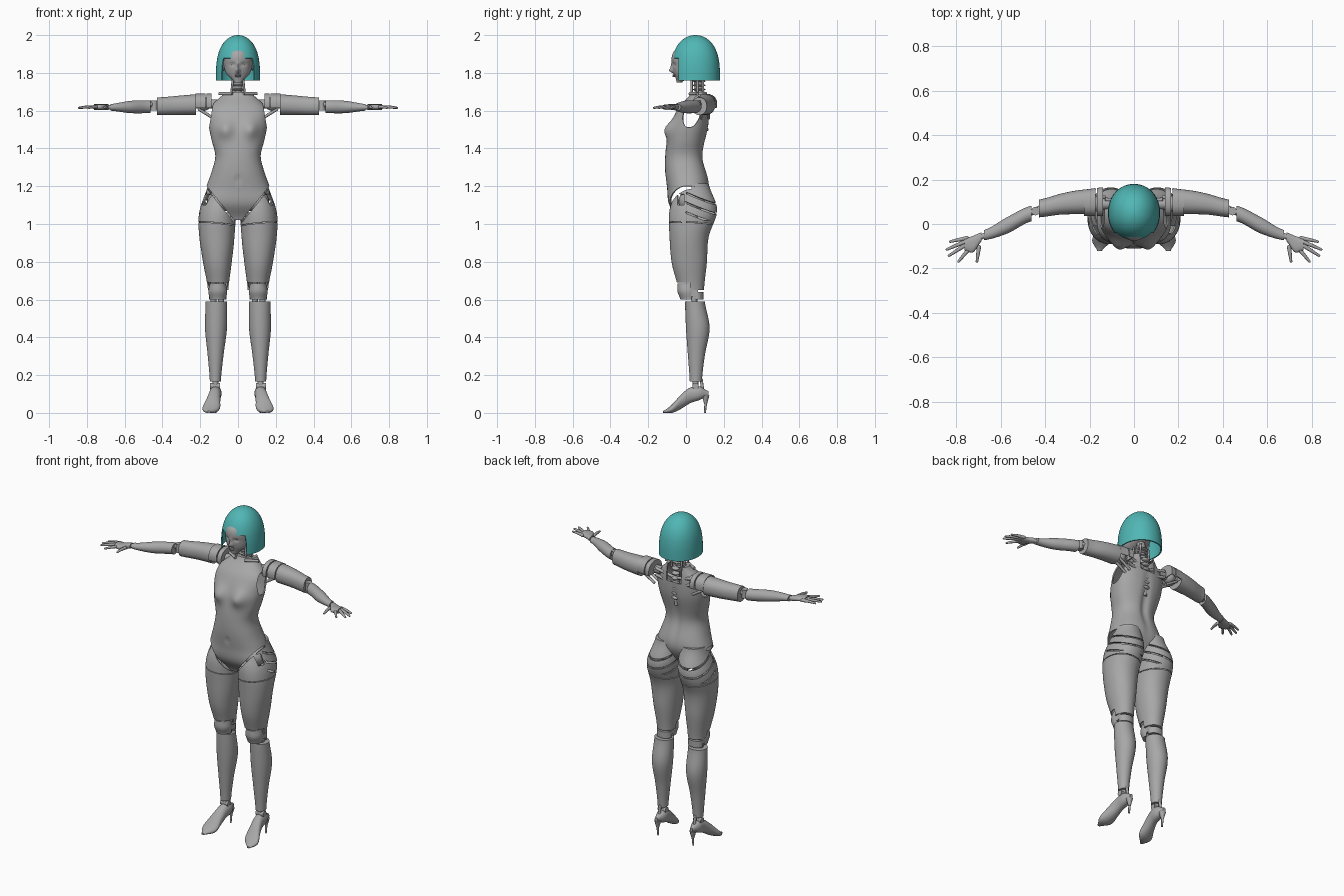
import bpy, bmesh, math
from mathutils import Vector, Matrix

if "Cube" in bpy.data.objects:
    bpy.data.objects.remove(bpy.data.objects["Cube"], do_unlink=True)


def material(name, rgb):
    mat = bpy.data.materials.new(name)
    mat.use_nodes = True
    mat.diffuse_color = (*rgb, 1)
    mat.node_tree.nodes["Principled BSDF"].inputs["Base Color"].default_value = (*rgb, 1)
    return mat


GREY = material("matte grey", (.39, .39, .39))
TEAL = material("teal hair", (.08, .47, .46))
made = []


def finish(name, bm, mat, mirror, shell=False):
    mesh = bpy.data.meshes.new(name)
    bm.to_mesh(mesh)
    bm.free()
    mesh.materials.append(mat)
    ob = bpy.data.objects.new(name, mesh)
    bpy.context.collection.objects.link(ob)
    if shell:
        mod = ob.modifiers.new("shell", 'SOLIDIFY')
        mod.thickness, mod.offset = .007, -1
    if mirror:
        ob.modifiers.new("other side", 'MIRROR').use_mirror_merge = False
    made.append(ob)


def sample(profile, u):
    """Value at u of a constant, a rule, or evenly spaced values joined smoothly."""
    if callable(profile):
        return profile(u)
    if not isinstance(profile, list):
        return profile
    last = len(profile) - 1
    i = min(int(u * last), last - 1)
    t = u * last - i
    p, q, r, s = (profile[max(0, min(last, i + k))] for k in (-1, 0, 1, 2))
    return q + t / 2 * (r - p + t * (2*p - 5*q + 4*r - s + t * (3*(q - r) + s - p)))


def rounded(value, squareness):
    return math.copysign(abs(value) ** (2 / squareness), value)


def loft(name, axis, span, mid, half, low, high, mat=GREY, sides=48, steps=24,
         squareness=2, bumps=(), cuts=(), shell=False, mirror=True):
    """Oval skin along an axis: mid and half give one width, low and high the other."""
    bm = bmesh.new()
    rings = []
    for step in range(steps + 1):
        u = (1 - math.cos(math.pi * step / steps)) / 2
        pos = span[0] + (span[1] - span[0]) * u
        m, h, lo, hi = (sample(profile, u) for profile in (mid, half, low, high))
        ring = []
        for k in range(sides):
            angle = math.tau * k / sides
            s = math.sin(angle)
            a = m + h * rounded(math.cos(angle), squareness)
            b = (lo + hi) / 2 + (hi - lo) / 2 * rounded(s, squareness)
            for side, bx, bz, sx, sz, depth in bumps:
                if side * s > 0:
                    fade = math.exp(-((abs(a) - bx) / sx) ** 2 - ((pos - bz) / sz) ** 2)
                    b += depth * abs(s) ** .5 * fade
            ring.append(bm.verts.new({'x': (pos, a, b), 'y': (a, pos, b), 'z': (a, b, pos)}[axis]))
        rings.append(ring)
    for ring, following in zip(rings, rings[1:]):
        for k in range(sides):
            n = (k + 1) % sides
            bm.faces.new((ring[k], ring[n], following[n], following[k]))
    bm.faces.new(rings[0])
    bm.faces.new(rings[-1])
    bmesh.ops.recalc_face_normals(bm, faces=bm.faces[:])
    for planes, rule in cuts:
        for point, normal in planes:
            bmesh.ops.bisect_plane(bm, geom=bm.verts[:] + bm.edges[:] + bm.faces[:],
                                   dist=1e-5, plane_co=point, plane_no=normal)
        gone = [face for face in bm.faces if rule(face.calc_center_median())]
        bmesh.ops.delete(bm, geom=gone, context='FACES')
    finish(name, bm, mat, mirror, shell)


def at(axis, value):
    normal = Vector([float(axis == letter) for letter in "xyz"])
    return normal * value, normal


def slit(point, normal, width, where=lambda c: True):
    point, normal = Vector(point), Vector(normal).normalized()
    edge = normal * width / 2
    return ([(point - edge, normal), (point + edge, normal)],
            lambda c: abs((c - point).dot(normal)) < width / 2 and where(c))


def both_sides(point, normal):
    flip = Vector((-1, 1, 1))
    return [(point, normal), (point * flip, normal * flip)]


def beyond(c, point, normal):
    return (Vector((abs(c.x), c.y, c.z)) - point).dot(normal)


def group(name, rods=(), balls=(), mirror=True):
    """Joint hardware: rods are (start, end, radii...), balls are (centre, size)."""
    bm = bmesh.new()
    for start, end, *radii in rods:
        start, end = Vector(start), Vector(end)
        turn = (end - start).to_track_quat('Z', 'Y').to_matrix().to_4x4()
        bmesh.ops.create_cone(bm, cap_ends=True, segments=16, radius1=radii[0], radius2=radii[-1],
                              depth=(end - start).length,
                              matrix=Matrix.Translation((start + end) / 2) @ turn)
    for centre, size in balls:
        size = size if isinstance(size, tuple) else (size, size, size)
        bmesh.ops.create_uvsphere(bm, u_segments=20, v_segments=12, radius=1,
                                  matrix=Matrix.Translation(centre) @ Matrix.Diagonal((*size, 1)))
    finish(name, bm, GREY, mirror)


# Torso: bodysuit shell with high-cut hips, armholes and an open upper back
hip, hip_out = Vector((.165, 0, 1.2)), Vector((.18, 0, -.145)).normalized()
arm, arm_out = Vector((.155, 0, 1.5)), Vector((.18, 0, .03)).normalized()
FRONT, BACK = -1, 1
loft("torso", 'z', (1.02, 1.7), mid=0,
     half=[.1, .19, .17, .14, .12, .14, .155, .15, .07],
     low=[-.04, -.09, -.1, -.11, -.11, -.1, -.08, -.04, .03],
     high=[.03, .12, .09, .12, .12],
     sides=96, steps=60, squareness=2.3, shell=True, mirror=False,
     bumps=[(FRONT, .07, 1.5, .043, .045, -.034),
            (FRONT, 0, 1.235, .01, .015, .01),
            (BACK, 0, 1.4, .022, .16, -.013)],
     cuts=[(both_sides(hip, hip_out), lambda c: c.z < 1.25 and beyond(c, hip, hip_out) > 0),
           (both_sides(arm, arm_out), lambda c: c.z > 1.48 and beyond(c, arm, arm_out) > 0),
           ([at('z', 1.6), at('x', .05), at('x', -.05), at('y', .06)],
            lambda c: c.z > 1.6 and abs(c.x) < .05 and c.y > .06)])

# Spine, back frame and neck mechanism
group("spine", [((0, .09, 1.45), (0, .085, 1.7), .014)],
      [((0, .1, 1.5 + .03 * i), (.024, .02, .011)) for i in range(7)], mirror=False)
group("back_struts", [((0, .1, z), (.13, .11, z + .03), .009) for z in (1.58, 1.62)])
group("neck_core", [((0, .075, 1.66), (0, .06, 1.8), .024)],
      [((0, .07, 1.69 + .022 * i), (.034, .034, .007)) for i in range(4)], mirror=False)
group("neck_cables", [((.036, y, 1.68), (.026, y, 1.78), .006) for y in (.03, .06, .09)])
group("collar_bars", [((.03, .02, 1.69), (.1, .06, 1.69), .008)])

# Head with sculpted face
loft("head", 'z', (1.75, 1.98), mid=0,
     half=[.02, .062, .076, .08, .07, .03],
     low=[-.05, -.07, -.07, 0], high=[-.02, .1, .14, .1],
     sides=96, steps=60, mirror=False,
     bumps=[(FRONT, 0, 1.812, .01, .012, -.022),
            (FRONT, 0, 1.835, .007, .018, -.009),
            (FRONT, .03, 1.845, .014, .009, .008)])
group("lips", balls=[((0, -.064, z), (.016, .008, .004)) for z in (1.782, 1.789)], mirror=False)
group("eyes", balls=[((.03, -.048, 1.846), (.012, .011, .007))])
group("ears", balls=[((.076, .03, 1.835), (.007, .014, .024))])


# Bob hair: hollow dome with a fringe
def dome(u):
    return (1.001 - u ** 3) ** .5


loft("hair", 'z', (1.76, 2), mid=0, half=lambda u: .117 * dome(u),
     low=lambda u: .05 - .13 * dome(u), high=lambda u: .05 + .13 * dome(u),
     mat=TEAL, squareness=2.1, shell=True, mirror=False,
     cuts=[([at('z', 1.878), at('y', -.04)], lambda c: c.z < 1.878 and c.y < -.04),
           ([at('z', 1.761)], lambda c: c.z < 1.761)])

# Hips and thighs: one shell, split into panels by slits
leg_edge = hip + hip_out * .008
buttock_slits = [slit((0, .08, z), (.1, .4, 1), .009, lambda c: c.y > 0 and c.z > 1.02)
                 for z in (1.05, 1.1, 1.15)]
loft("thighs", 'z', (.65, 1.215), mid=[.105, .11, .11, .085],
     half=[.054, .075, .093, .098, .073],
     low=[-.04, -.075, -.087, -.087, -.04], high=[.095, .11, .12, .165, .12],
     sides=64, steps=40, squareness=2.1, shell=True,
     cuts=[([(leg_edge, hip_out), at('y', .03)],
            lambda c: c.y < .03 and (c - leg_edge).dot(hip_out) < 0),
           *buttock_slits,
           slit((.1, 0, 1), (-.1, .05, 1), .004),
           ([at('y', -.045), at('y', -.01), at('z', 1.1), at('z', 1.16)],
            lambda c: c.x > .12 and -.045 < c.y < -.01 and 1.1 < c.z < 1.16),
           ([at('z', .69), at('y', .025)], lambda c: c.z < .69 and c.y < .025)])
group("hip_joints", [((.03, .03, 1.12), (.15, .03, 1.12), .035), ((.1, .03, 1.1), (.1, .03, .98), .03)],
      [((.1, .03, 1.12), (.065, .07, .06))])

# Knees
loft("kneecaps", 'z', (.6, .685), mid=.107, half=[.043, .05, .043],
     low=[-.03, -.045, -.045], high=.06, shell=True,
     cuts=[([at('y', .03)], lambda c: c.y > .03)])
loft("knee_backs", 'z', (.6, .64), mid=.107, half=.046, low=.02, high=.092, shell=True,
     cuts=[([at('y', .05)], lambda c: c.y < .05)])
group("knee_joints", [((.062, .035, .645), (.152, .035, .645), .03)]
      + [((x, .04, .72), (x, .045, .56), .016) for x in (.09, .13)])

# Calves, ankles and high-heeled shoes
loft("calves", 'z', (.165, .59), mid=[.12, .115], half=[.029, .042, .058, .056],
     low=[.02, .01, 0, -.005], high=[.084, .1, .125, .1])
group("ankles", [((.12, .05, .19), (.12, .05, .1), .016),
                 ((.095, .05, .142), (.147, .05, .142), .017),
                 ((.12, .08, .18), (.12, .09, .11), .008)])
loft("shoes", 'y', (-.122, .12), mid=[.155, .135, .12, .12],
     half=[.01, .045, .037, .031, .03, .01],
     low=[0, 0, .022, .052, .068, .09], high=[.01, .045, .098, .135, .14, .115], squareness=2.2)
group("stiletto_heels", [((.12, .1, 0), (.12, .104, .045), .005, .007),
                         ((.12, .104, .045), (.12, .104, .092), .007, .02)])

# Shoulders and arms
loft("shoulder_caps", 'x', (.14, .226), mid=[.1, .095], half=[.065, .06], low=1.58, high=1.69,
     squareness=2.3, shell=True,
     cuts=[([at('z', 1.615)], lambda c: c.z < 1.615), slit((.17, 0, 0), (1, 0, 0), .006)])
group("shoulder_joints", [((.1, .09, 1.635), (.26, .09, 1.635), .024)]
      + [((.13, y, 1.56), (.21, y, 1.61), .008) for y in (.08, .12)], [((.18, .09, 1.635), .036)])
loft("upper_arms", 'x', (.222, .428), mid=[.1, .09, .07], half=[.055, .04],
     low=1.577, high=[1.686, 1.67], squareness=2.2)
group("elbows", [((.41, .075, 1.635), (.49, .04, 1.632), .014),
                 ((.443, .058, 1.602), (.443, .058, 1.653), .019)])
loft("forearms", 'x', (.462, .675), mid=[.047, -.005, -.05], half=[.035, .037, .023],
     low=[1.587, 1.587, 1.6], high=[1.655, 1.652, 1.635])

# Hands: fingers fan out from the wrist, each in three tapering joints
group("wrists", [((.66, -.048, 1.618), (.7, -.062, 1.618), .012)])
loft("palms", 'x', (.685, .762), mid=[-.058, -.09, -.092], half=[.02, .037, .028],
     low=1.604, high=1.634, squareness=2.4)
fingers, knuckles = [], []
for degrees, reach in [(12, .14), (23, .165), (33, .17), (50, .155), (82, .12)]:
    turn = math.radians(degrees)
    ray = Vector((math.cos(turn), -math.sin(turn), 0)) * reach
    joints = [Vector((.69, -.05, 1.62 - .03 * (part - .6) ** 2)) + ray * part
              for part in (.45, .7, .85, 1)]
    radii = [.0095 - .0013 * k for k in range(4)]
    fingers += zip(joints, joints[1:], radii, radii[1:])
    knuckles += zip(joints, radii)
group("fingers", fingers, knuckles)

# Apply modifiers and smooth everything but the hard edges
bpy.ops.object.select_all(action='DESELECT')
for ob in made:
    ob.select_set(True)
bpy.context.view_layer.objects.active = made[0]
bpy.ops.object.convert(target='MESH')
bpy.ops.object.shade_smooth_by_angle(angle=math.radians(40))
